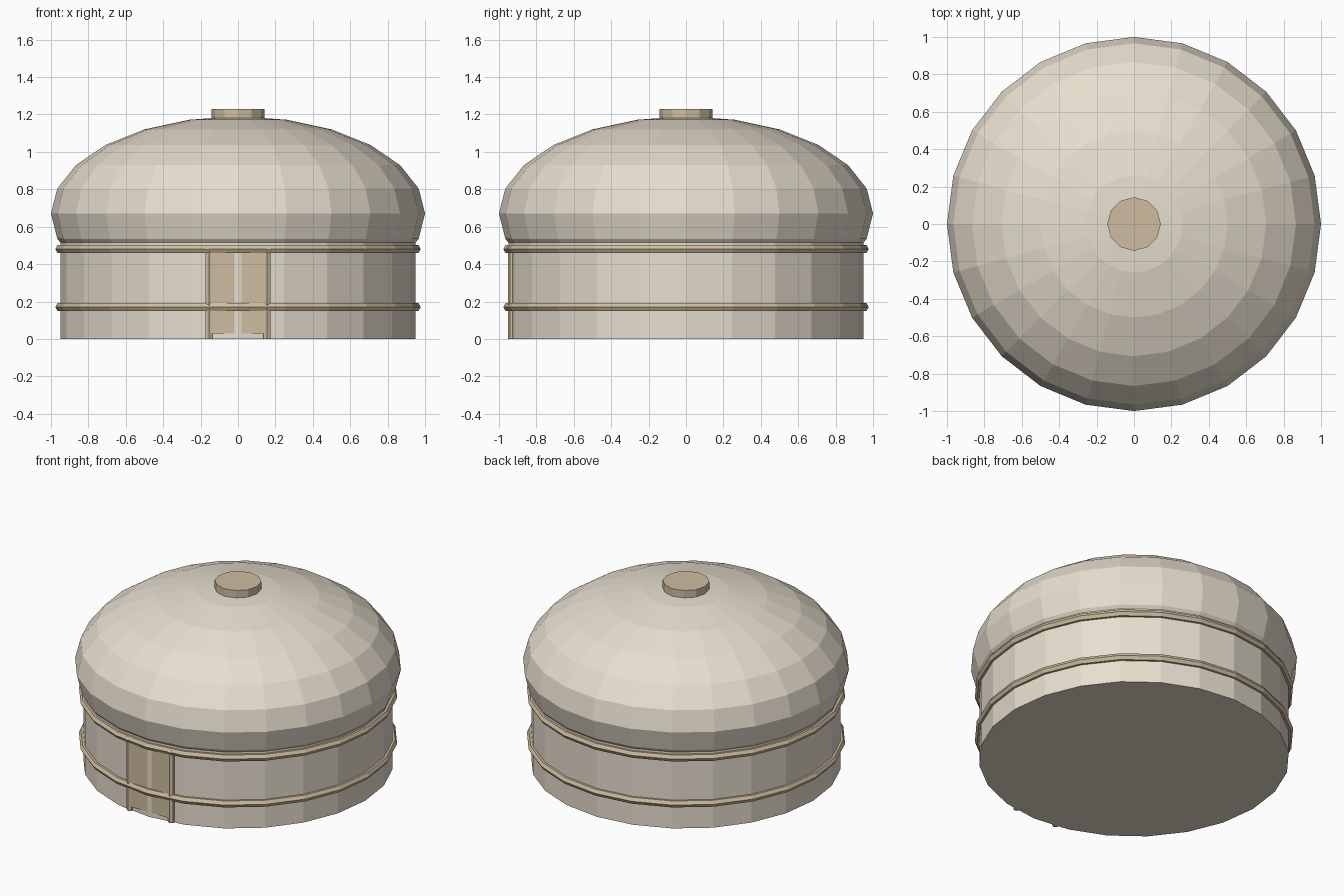
import bpy
from math import pi

if "Cube" in bpy.data.objects:
    bpy.data.objects.remove(bpy.data.objects["Cube"])

SIDES = 24


def material(name, color):
    m = bpy.data.materials.new(name)
    m.diffuse_color = (*color, 1)
    m.use_nodes = True
    m.node_tree.nodes["Principled BSDF"].inputs["Base Color"].default_value = m.diffuse_color
    return m


FELT = material("felt", (0.80, 0.73, 0.62))
WOOD = material("wood", (0.62, 0.51, 0.35))


def finish(name, mat):
    ob = bpy.context.object
    ob.name = name
    ob.data.materials.append(mat)
    return ob


def cylinder(name, mat, sides, radius, depth, loc, rot=(0, 0, 0)):
    bpy.ops.mesh.primitive_cylinder_add(vertices=sides, radius=radius, depth=depth,
                                        location=loc, rotation=rot)
    return finish(name, mat)


# Round wall
cylinder("wall", FELT, SIDES, 0.95, 0.52, (0, 0, 0.26))

# Flattened dome roof, overhanging the wall
bpy.ops.mesh.primitive_uv_sphere_add(segments=SIDES, ring_count=12, radius=1, location=(0, 0, 0.67))
roof = finish("roof", FELT)
roof.scale.z = 0.52

# Crown plug at the top of the roof
cylinder("roof_crown", WOOD, 12, 0.143, 0.09, (0, 0, 1.185))

# Rope bands around the wall
for name, z in (("lower_band", 0.17), ("upper_band", 0.48)):
    bpy.ops.mesh.primitive_torus_add(major_segments=SIDES, minor_segments=6,
                                     major_radius=0.952, minor_radius=0.025, location=(0, 0, z))
    finish(name, WOOD)

# Door leaf, just proud of the wall except at its centre corner
bpy.ops.mesh.primitive_cube_add(size=1, location=(0, -0.9277, 0.245))
door = finish("door", WOOD)
door.scale = (0.30, 0.04, 0.43)

# Door frame of six-sided poles
for name, x in (("left_door_post", -0.155), ("right_door_post", 0.155)):
    cylinder(name, WOOD, 6, 0.022, 0.48, (x, -0.93, 0.24))
cylinder("door_lintel", WOOD, 6, 0.022, 0.34, (0, -0.935, 0.478), (0, pi / 2, 0))
